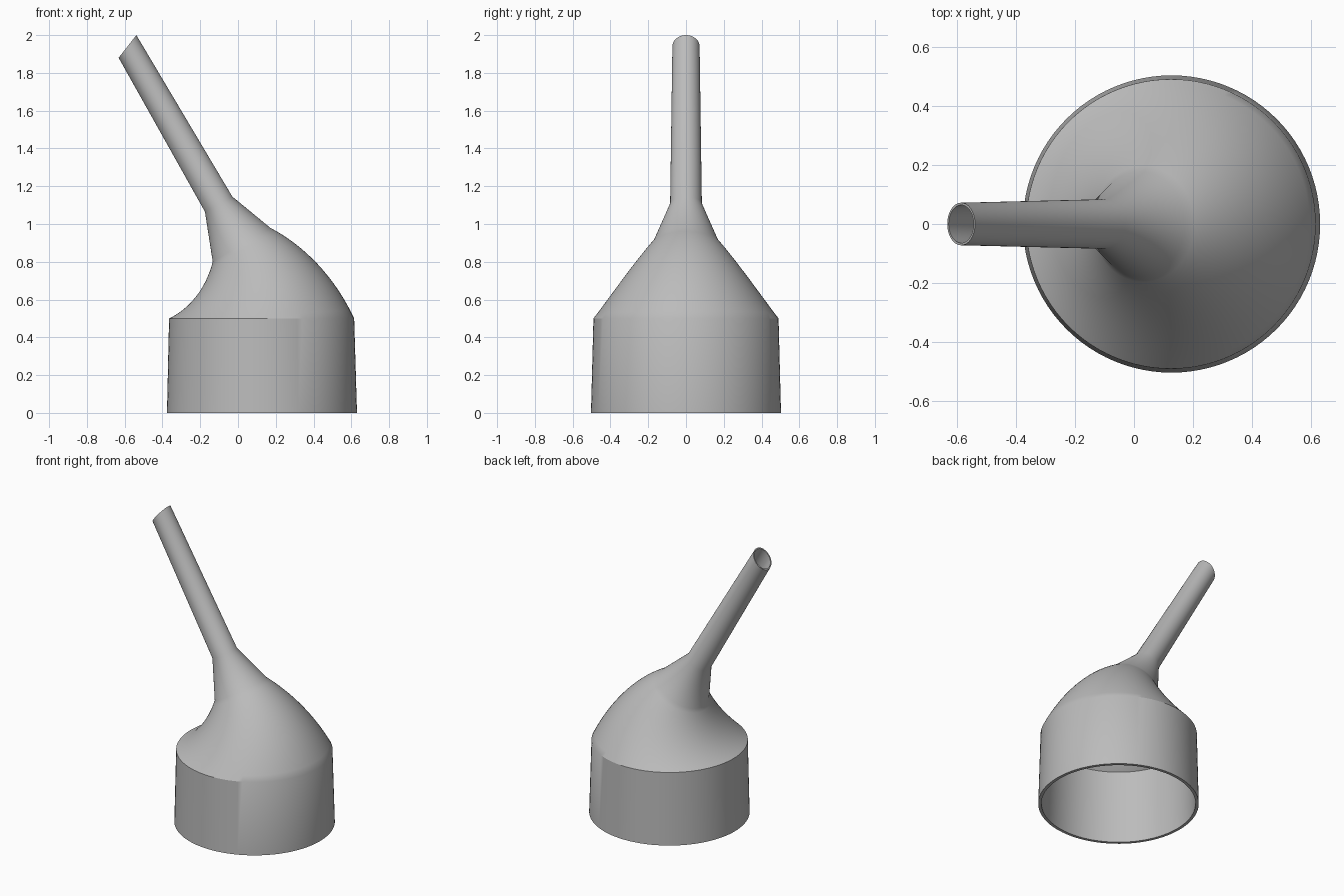
import bpy, bmesh
from math import sin, cos, pi, radians, hypot, atan2

if "Cube" in bpy.data.objects:
    bpy.data.objects.remove(bpy.data.objects["Cube"], do_unlink=True)

SIDES = 96
BEND_STEPS = 16
PIVOT_X, PIVOT_Z, BEND_RADIUS, BEND = -0.643, 0.5, 0.768, radians(30.5)

grey = bpy.data.materials.new("plain_grey")
grey.use_nodes = True
colour = (0.5, 0.5, 0.5, 1)
grey.diffuse_color = colour
grey.node_tree.nodes["Principled BSDF"].inputs["Base Color"].default_value = colour


def ring_from_ends(left, right, half_depth):
    """Tilted ring given by its left and right ends in the xz plane."""
    dx, dz = right[0] - left[0], right[1] - left[1]
    return ((left[0] + right[0]) / 2, (left[1] + right[1]) / 2,
            atan2(dz, dx), hypot(dx, dz) / 2, half_depth)


def wall(base_thick, tip_thick):
    """Rings (x, z, tilt, half width, half depth) from the mouth to the tip."""
    rings = [(0.127, 0, 0, 0.503, 0.503)]
    # Shoulder: circles shrinking while they swing round a pivot
    for i in range(BEND_STEPS + 1):
        t = i / BEND_STEPS
        a = BEND * t
        r = 0.49 + (0.177 - 0.49) * t
        rings.append((PIVOT_X + BEND_RADIUS * cos(a),
                      PIVOT_Z + BEND_RADIUS * sin(a), a, r, r))
    # Neck, spout and its slanted tip
    rings.append(ring_from_ends((-0.175, 1.065), (-0.03, 1.145), 0.084))
    rings.append(ring_from_ends((-0.632, 1.88), (-0.538, 2.0), 0.072))
    out = []
    for i, (x, z, a, w, d) in enumerate(rings):
        k = i / (len(rings) - 1)
        thick = base_thick + (tip_thick - base_thick) * k
        out.append((x, z, a, w - thick, d - thick))
    return out


# Funnel: outer wall up, inner wall back down, joined at both rims
bm = bmesh.new()
loops = []
for x, z, a, w, d in wall(0, 0) + wall(0.02, 0.008)[::-1]:
    loop = []
    for s in range(SIDES):
        u = 2 * pi * s / SIDES
        loop.append(bm.verts.new((x + w * cos(u) * cos(a), d * sin(u),
                                  z + w * cos(u) * sin(a))))
    loops.append(loop)
for n, low in enumerate(loops):
    high = loops[(n + 1) % len(loops)]
    for s in range(SIDES):
        e = (s + 1) % SIDES
        bm.faces.new((low[s], low[e], high[e], high[s]))
bmesh.ops.recalc_face_normals(bm, faces=bm.faces)

mesh = bpy.data.meshes.new("funnel")
bm.to_mesh(mesh)
bm.free()
mesh.materials.append(grey)
funnel = bpy.data.objects.new("funnel", mesh)
bpy.context.collection.objects.link(funnel)

# Smooth walls with crisp rims
bpy.ops.object.select_all(action='DESELECT')
funnel.select_set(True)
bpy.context.view_layer.objects.active = funnel
bpy.ops.object.shade_smooth_by_angle(angle=radians(30))
